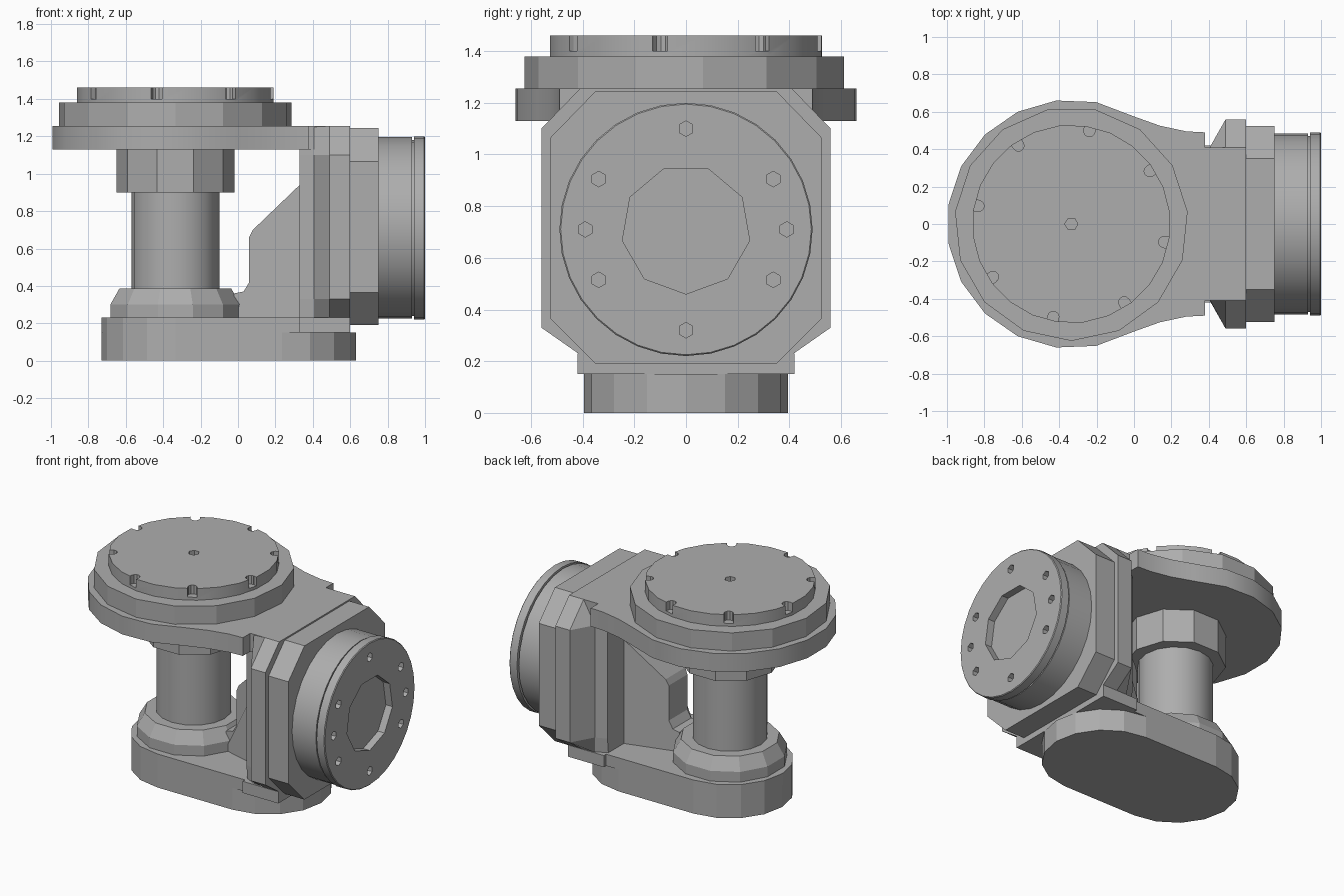
import bpy, bmesh
from math import sin, cos, radians, tau

if "Cube" in bpy.data.objects:
    bpy.data.objects.remove(bpy.data.objects["Cube"])

metal = bpy.data.materials.new("grey_metal")
metal.use_nodes = True
GREY = (0.42, 0.42, 0.42, 1)
metal.diffuse_color = GREY
metal.node_tree.nodes["Principled BSDF"].inputs["Base Color"].default_value = GREY

PIVOT = -0.335      # x of the vertical axis
HUB = 0.71          # z of the horizontal axis


def loft(name, rings):
    """Skin a list of matching point rings and cap both ends."""
    bm = bmesh.new()
    rows = [[bm.verts.new(p) for p in ring] for ring in rings]
    n = len(rows[0])
    for a, b in zip(rows, rows[1:]):
        for i in range(n):
            j = (i + 1) % n
            bm.faces.new((a[i], a[j], b[j], b[i]))
    bm.faces.new(rows[0])
    bm.faces.new(rows[-1])
    bmesh.ops.recalc_face_normals(bm, faces=bm.faces)
    mesh = bpy.data.meshes.new(name)
    bm.to_mesh(mesh)
    bm.free()
    obj = bpy.data.objects.new(name, mesh)
    bpy.context.collection.objects.link(obj)
    mesh.materials.append(metal)
    return obj


def polygon(r, n, start=0, cx=0, cy=0):
    angles = [radians(start) + tau * i / n for i in range(n)]
    return [(cx + r * cos(a), cy + r * sin(a)) for a in angles]


def upright(name, profile, n, start=0, cx=PIVOT, cy=0):
    """Stacked round part on a vertical axis; profile is (radius, z)."""
    return loft(name, [[(x, y, z) for x, y in polygon(r, n, start, cx, cy)]
                       for r, z in profile])


def sideways(name, profile, n, start=0, cy=0, cz=HUB):
    """Stacked round part on an axis along x; profile is (radius, x)."""
    return loft(name, [[(x, y, z) for y, z in polygon(r, n, start, cy, cz)]
                       for r, x in profile])


def plate(name, outline, low, high):
    return loft(name, [[(x, y, z) for x, y in outline] for z in (low, high)])


def mirrored(half):
    """Close a half outline with its reflection across y = 0."""
    return half + [(x, -y) for x, y in reversed(half)]


def cut(obj, cutters):
    for cutter in cutters:
        cutter.hide_render = True
        mod = obj.modifiers.new("cut", "BOOLEAN")
        mod.operation = "DIFFERENCE"
        mod.solver = "EXACT"
        mod.object = cutter
        bpy.context.view_layer.objects.active = obj
        bpy.ops.object.modifier_apply(modifier=mod.name)
        bpy.data.objects.remove(cutter)


# Base foot with rounded ends
RB = 0.395


def arc(cx, r, first, last, steps):
    angles = [radians(first + (last - first) * i / steps) for i in range(steps + 1)]
    return [(cx + r * cos(a), r * sin(a)) for a in angles]


plate("base_foot", arc(0.235, RB, -90, 90, 8) + arc(PIVOT, RB, 90, 270, 8), 0, 0.15)
plate("base_deck", mirrored([(0.4, RB)] + arc(PIVOT, RB, 90, 180, 4)[:-1]
                            + [(PIVOT - RB, 0.01)]), 0.15, 0.23)
plate("base_block", mirrored([(0.6, 0.42), (0.33, 0.42)]), 0.15, 0.23)

# Vertical shaft with its collars
upright("shaft_seat", [(0.36, 0.22), (0.36, 0.30), (0.31, 0.385)], 12, 15)
upright("shaft", [(0.235, 0.38), (0.235, 0.92)], 16)
upright("shaft_collar", [(0.315, 0.9), (0.315, 1.14)], 10)

# Upper arm: round head narrowing into the housing
neck = [(0.58, 0.41), (0.38, 0.41), (0.38, 0.49), (0.28, 0.495), (0.14, 0.525)]
head = arc(PIVOT, 0.665, 60, 171, 6)
plate("upper_arm", mirrored(neck + head), 1.13, 1.255)

# Turntable with rim notches and a centre hole
upright("turntable_base", [(0.625, 1.255), (0.625, 1.38)], 15, 6)
top = upright("turntable", [(0.53, 1.38), (0.53, 1.46)], 24, 7)
notches = [upright("notch", [(0.03, 1.4), (0.03, 1.5)], 10, 0,
                   PIVOT + x, y) for x, y in polygon(0.505, 8, -11)]
slots = []
for i in range(8):
    a = radians(-11 + 45 * i)
    c, s = cos(a), sin(a)
    corners = [(0.505, -0.03), (0.56, -0.03), (0.56, 0.03), (0.505, 0.03)]
    slots.append(plate("slot", [(PIVOT + u * c - v * s, u * s + v * c)
                                for u, v in corners], 1.4, 1.5))
centre = upright("centre_hole", [(0.035, 1.41), (0.035, 1.5)], 6)
cut(top, notches + slots + [centre])


# Housing: chamfered block that flares out towards the flange
def section(x, inner, outer, bottom, low, high, roof):
    half = [(inner, bottom), (outer, low), (outer, high), (inner, roof)]
    return [(x, y, z) for y, z in half] + [(x, -y, z) for y, z in reversed(half)]


loft("housing", [section(x, i, w, 0.225, 0.33, 1.1, 1.255)
                 for x, i, w in ((0.33, 0.37, 0.38), (0.405, 0.405, 0.41),
                                 (0.49, 0.41, 0.56), (0.6, 0.41, 0.56))])
loft("flange", [section(x, 0.35, 0.525, 0.19, 0.365, 1.065, 1.245)
                for x in (0.6, 0.75)])

# Gusset between the base and the housing
rib = [(0.36, 0.2), (-0.04, 0.2), (-0.02, 0.36), (0.03, 0.37), (0.06, 0.42),
       (0.06, 0.66), (0.08, 0.7), (0.33, 0.94), (0.36, 0.94)]
loft("gusset", [[(x, side * (0.1 + 0.37 * max(0, x - 0.06)), z) for x, z in rib]
                for side in (-1, 1)])

# Side motor drum and drilled face plate
sideways("motor_drum", [(0.485, 0.74), (0.485, 0.93)], 28)
sideways("motor_groove", [(0.47, 0.92), (0.47, 0.95)], 28)
face = sideways("motor_face", [(0.49, 0.94), (0.49, 0.995), (0.485, 1.0)], 32)
holes = [sideways("recess", [(0.25, 0.95), (0.25, 1.1)], 9, -90)]
for angle in (0, 30, 90, 150, 180, 210, 270, 330):
    a = radians(angle)
    holes.append(sideways("bolt_hole", [(0.03, 0.96), (0.03, 1.1)], 6, 30,
                          0.39 * cos(a), HUB + 0.39 * sin(a)))
cut(face, holes)

# Soft shading on the finely faceted round parts
bpy.ops.object.select_all(action="DESELECT")
for name in ("shaft", "upper_arm", "turntable", "motor_drum", "motor_groove", "motor_face"):
    obj = bpy.data.objects[name]
    obj.select_set(True)
    bpy.context.view_layer.objects.active = obj
bpy.ops.object.shade_smooth_by_angle(angle=radians(28))
